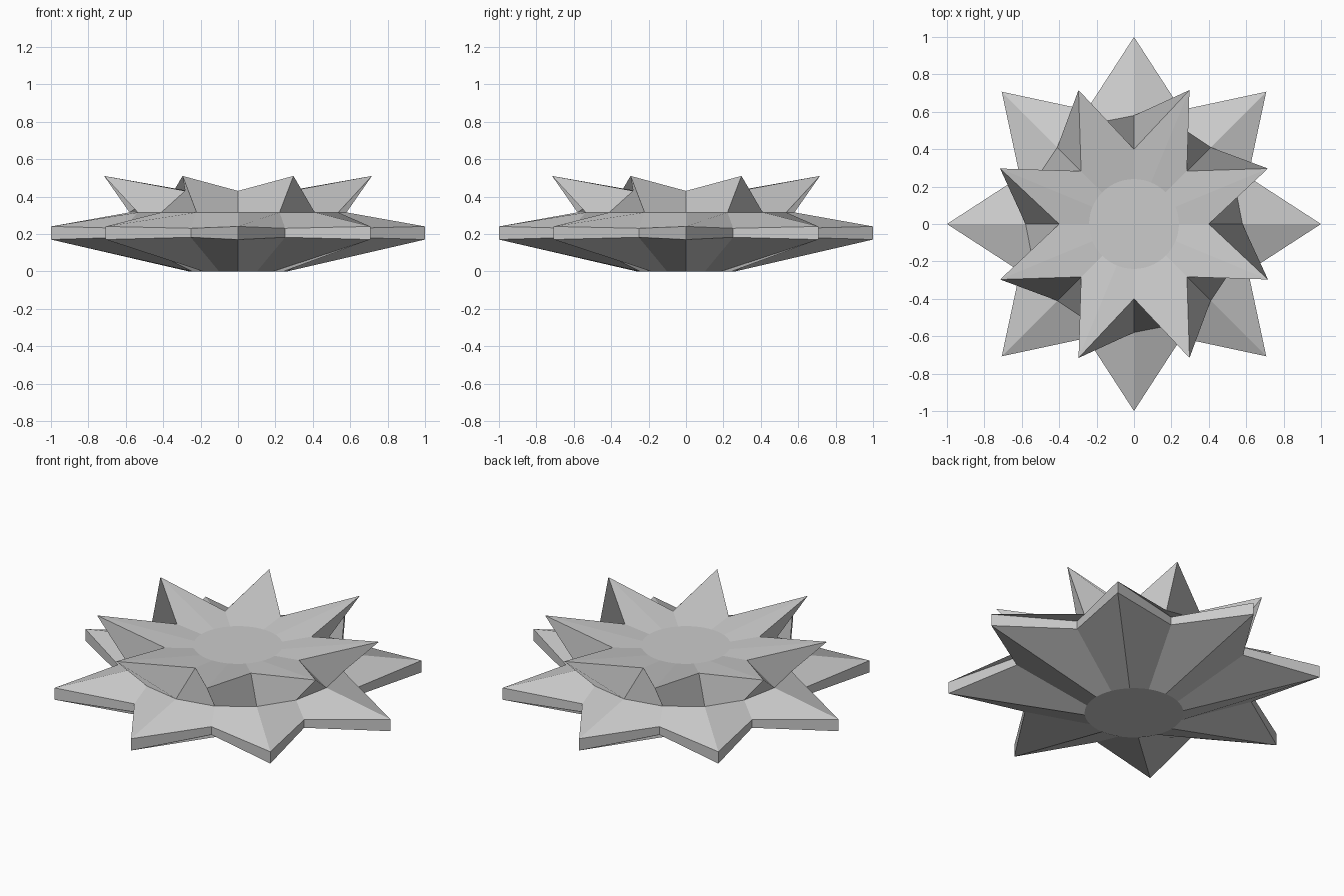
import bpy, bmesh
from math import sin, cos, pi

if "Cube" in bpy.data.objects:
    bpy.data.objects.remove(bpy.data.objects["Cube"])

N = 16    # eight points plus eight valleys
SUB = 4   # disc rim segments per star edge


def ring(bm, even, odd):
    """Star outline: (radius, z) at even corners (0, 45 deg...) and odd corners."""
    out = []
    for i in range(N):
        r, z = odd if i % 2 else even
        a = 2 * pi * i / N
        out.append(bm.verts.new((r * cos(a), r * sin(a), z)))
    return out


def loft(bm, low, high):
    for i in range(N):
        j = (i + 1) % N
        bm.faces.new((low[i], low[j], high[j], high[i]))


def disc_cap(bm, star, r, z):
    """Round disc joined to a star outline by sixteen broad facets."""
    n = N * SUB
    rim = [bm.verts.new((r * cos(2 * pi * k / n), r * sin(2 * pi * k / n), z)) for k in range(n)]
    bm.faces.new(rim)
    for i in range(N):
        arc = [rim[(i * SUB + k) % n] for k in range(SUB + 1)]
        bm.faces.new([star[(i + 1) % N], star[i]] + arc)


def finish(bm, name):
    bmesh.ops.recalc_face_normals(bm, faces=bm.faces[:])
    me = bpy.data.meshes.new(name)
    bm.to_mesh(me)
    bm.free()
    ob = bpy.data.objects.new(name, me)
    bpy.context.collection.objects.link(ob)
    return ob


COLLAR = (0.58, 0.315)

# Wide lower star: round foot, thin star edge, slope up to the collar
bm = bmesh.new()
under = ring(bm, (1.0, 0.17), (0.66, 0.182))
edge = ring(bm, (1.0, 0.24), (0.66, 0.23))
disc_cap(bm, under, 0.265, 0.0)
loft(bm, under, edge)
loft(bm, edge, ring(bm, COLLAR, COLLAR))
finish(bm, "lower_star")

# Upper star: flared points turned half a step, shallow dished top
bm = bmesh.new()
top = ring(bm, (0.40, 0.43), (0.775, 0.51))
loft(bm, ring(bm, COLLAR, COLLAR), top)
disc_cap(bm, top, 0.24, 0.413)
finish(bm, "upper_star")
